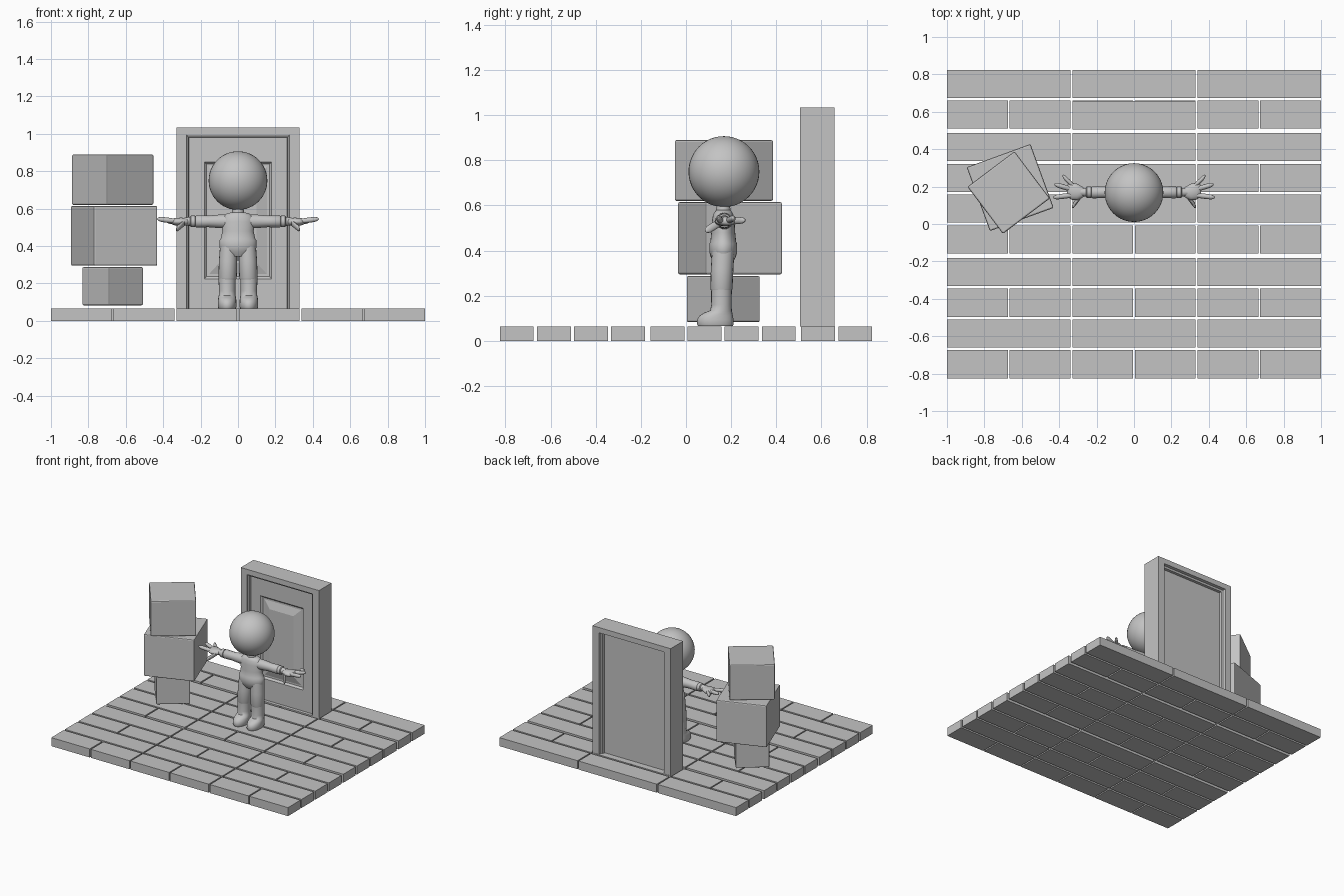
import bpy, bmesh, math
from mathutils import Vector, Matrix

cube = bpy.data.objects.get("Cube")
if cube:
    bpy.data.objects.remove(cube, do_unlink=True)

grey = bpy.data.materials.new("plain grey")
grey.use_nodes = True
grey.diffuse_color = (0.55, 0.55, 0.55, 1)
grey.node_tree.nodes["Principled BSDF"].inputs["Base Color"].default_value = grey.diffuse_color


def finish(name, bm, smooth=False):
    bmesh.ops.recalc_face_normals(bm, faces=bm.faces)
    mesh = bpy.data.meshes.new(name)
    bm.to_mesh(mesh)
    bm.free()
    mesh.materials.append(grey)
    obj = bpy.data.objects.new(name, mesh)
    bpy.context.collection.objects.link(obj)
    if smooth:
        bpy.ops.object.select_all(action='DESELECT')
        obj.select_set(True)
        bpy.context.view_layer.objects.active = obj
        bpy.ops.object.shade_smooth_by_angle(angle=math.radians(50))
    return obj


def box(name, center, size, turn=0, bevel=0):
    bm = bmesh.new()
    bmesh.ops.create_cube(bm, size=1, matrix=Matrix.Translation(center)
                          @ Matrix.Rotation(turn, 4, 'Z') @ Matrix.Diagonal((*size, 1)))
    if bevel:
        bmesh.ops.bevel(bm, geom=bm.edges[:], offset=bevel, segments=2,
                        profile=0.5, affect='EDGES')
    return finish(name, bm)


def bridge(bm, loops):
    """Skin consecutive closed loops and cap both ends."""
    loops = [[bm.verts.new(p) for p in loop] for loop in loops]
    n = len(loops[0])
    for a, b in zip(loops, loops[1:]):
        for i in range(n):
            j = (i + 1) % n
            bm.faces.new((a[i], a[j], b[j], b[i]))
    bm.faces.new(loops[0])
    bm.faces.new(loops[-1])


def loft(name, rings, axis='z', mirror=1, sides=20):
    """Oval rings (x, y, z, radius_a, radius_b) square to the axis."""
    loops = []
    for x, y, z, ra, rb in rings:
        loop = []
        for i in range(sides):
            t = 2 * math.pi * i / sides
            a, b = ra * math.cos(t), rb * math.sin(t)
            off = Vector((a, b, 0)) if axis == 'z' else Vector((0, a, b))
            p = Vector((x, y, z)) + off
            p.x *= mirror
            loop.append(p)
        loops.append(loop)
    bm = bmesh.new()
    bridge(bm, loops)
    return finish(name, bm, True)


# Floor: rows of long planks alternate with rows of short ones
row_y = -0.825
for row in range(10):
    count = 6 if row % 2 == 0 else 3
    pitch = 2.01 / count
    for i in range(count):
        x = (i - (count - 1) / 2) * pitch
        box(f"floor_plank_{row}_{i}", (x, row_y + 0.075, 0.0325), (pitch - 0.01, 0.15, 0.065))
    row_y += 0.174 if row in (3, 7) else 0.1645

# Door: nested rectangles (half width, bottom, top, depth) from front panel to back panel
door_rings = [
    (0.10, 0.31, 0.77, 0.525), (0.155, 0.25, 0.825, 0.543), (0.168, 0.238, 0.838, 0.543),
    (0.18, 0.225, 0.85, 0.53), (0.263, 0.065, 0.98, 0.53), (0.265, 0.065, 0.983, 0.517),
    (0.274, 0.065, 0.993, 0.512), (0.276, 0.065, 0.995, 0.505), (0.33, 0.065, 1.035, 0.505),
    (0.33, 0.065, 1.035, 0.657), (0.276, 0.065, 0.995, 0.657), (0.274, 0.065, 0.993, 0.635),
    (0.263, 0.065, 0.98, 0.63), (0.262, 0.065, 0.979, 0.61)]
bm = bmesh.new()
bridge(bm, [[(-w, y, lo), (w, y, lo), (w, y, hi), (-w, y, hi)] for w, lo, hi, y in door_rings])
bmesh.ops.dissolve_degenerate(bm, dist=0.0001, edges=bm.edges[:])
finish("door", bm)

# Stack of turned boxes
for name, x, y, lo, hi, side, angle in (
        ("bottom_box", -0.67, 0.165, 0.083, 0.288, 0.235, 38),
        ("middle_box", -0.662, 0.195, 0.295, 0.615, 0.363, 20),
        ("top_box", -0.67, 0.168, 0.62, 0.89, 0.315, 37)):
    box(name, (x, y, (lo + hi) / 2), (side, side, hi - lo), math.radians(angle), 0.008)

# Figure: head, neck and torso
bm = bmesh.new()
bmesh.ops.create_uvsphere(bm, u_segments=40, v_segments=24, radius=0.157,
                          matrix=Matrix.Translation((0, 0.168, 0.75)))
finish("head", bm, True)
mid = 0.165
loft("neck", [(0, mid, 0.55, 0.035, 0.035), (0, mid, 0.62, 0.028, 0.028)])
loft("torso", [(0, mid, z, a, b) for z, a, b in (
    (0.345, 0.05, 0.04), (0.37, 0.09, 0.055), (0.395, 0.1, 0.062), (0.43, 0.099, 0.062),
    (0.44, 0.092, 0.057), (0.48, 0.084, 0.053), (0.53, 0.088, 0.05),
    (0.56, 0.08, 0.045), (0.575, 0.058, 0.036), (0.58, 0.035, 0.03))], sides=28)

for side, s in (("left", 1), ("right", -1)):
    # Boot, with the toe running forward into the shaft
    loft(f"{side}_boot", [(0.058, y, z, a, b) for y, z, a, b in (
        (0.13, 0.066, 0.046, 0.077), (0.13, 0.075, 0.05, 0.081), (0.13, 0.095, 0.05, 0.08),
        (0.134, 0.112, 0.049, 0.074), (0.143, 0.125, 0.047, 0.062), (0.155, 0.135, 0.045, 0.048),
        (0.157, 0.16, 0.044, 0.045), (0.157, 0.23, 0.046, 0.046))], mirror=s)
    # Trouser leg
    loft(f"{side}_leg", [(x, y, z, a, b) for x, y, z, a, b in (
        (0.056, 0.157, 0.222, 0.046, 0.046), (0.056, 0.157, 0.23, 0.049, 0.049),
        (0.053, 0.16, 0.32, 0.049, 0.05), (0.05, mid, 0.40, 0.046, 0.05))], mirror=s)
    # Sleeve, cuff and wrist
    loft(f"{side}_arm", [(x, 0.17, 0.532, r, r) for x, r in (
        (0.05, 0.038), (0.10, 0.036), (0.16, 0.031), (0.222, 0.033), (0.226, 0.03),
        (0.228, 0.027), (0.23, 0.031), (0.252, 0.031), (0.256, 0.024), (0.285, 0.02))],
        axis='x', mirror=s)
    # Palm
    loft(f"{side}_palm", [(x, y, 0.53, a, b) for x, y, a, b in (
        (0.262, 0.17, 0.018, 0.016), (0.28, 0.17, 0.032, 0.02), (0.305, 0.171, 0.044, 0.022),
        (0.335, 0.176, 0.046, 0.02), (0.352, 0.18, 0.036, 0.015), (0.358, 0.18, 0.02, 0.009))],
        axis='x', mirror=s)
    # Spread fingers and a lowered thumb
    for finger, start, end, r in (
            ("index", (0.325, 0.155, 0.532), (0.432, 0.142, 0.545), 0.014),
            ("middle", (0.33, 0.185, 0.532), (0.425, 0.212, 0.545), 0.014),
            ("little", (0.32, 0.2, 0.53), (0.382, 0.258, 0.535), 0.015),
            ("thumb", (0.285, 0.15, 0.525), (0.332, 0.09, 0.488), 0.017)):
        a, b = Vector(start), Vector(end)
        loft(f"{side}_{finger}", [(*a.lerp(b, t), r * k, r * k) for t, k in (
            (0, 0.9), (0.4, 1), (0.8, 0.95), (0.92, 0.7), (1, 0.25))],
            axis='x', mirror=s, sides=12)
